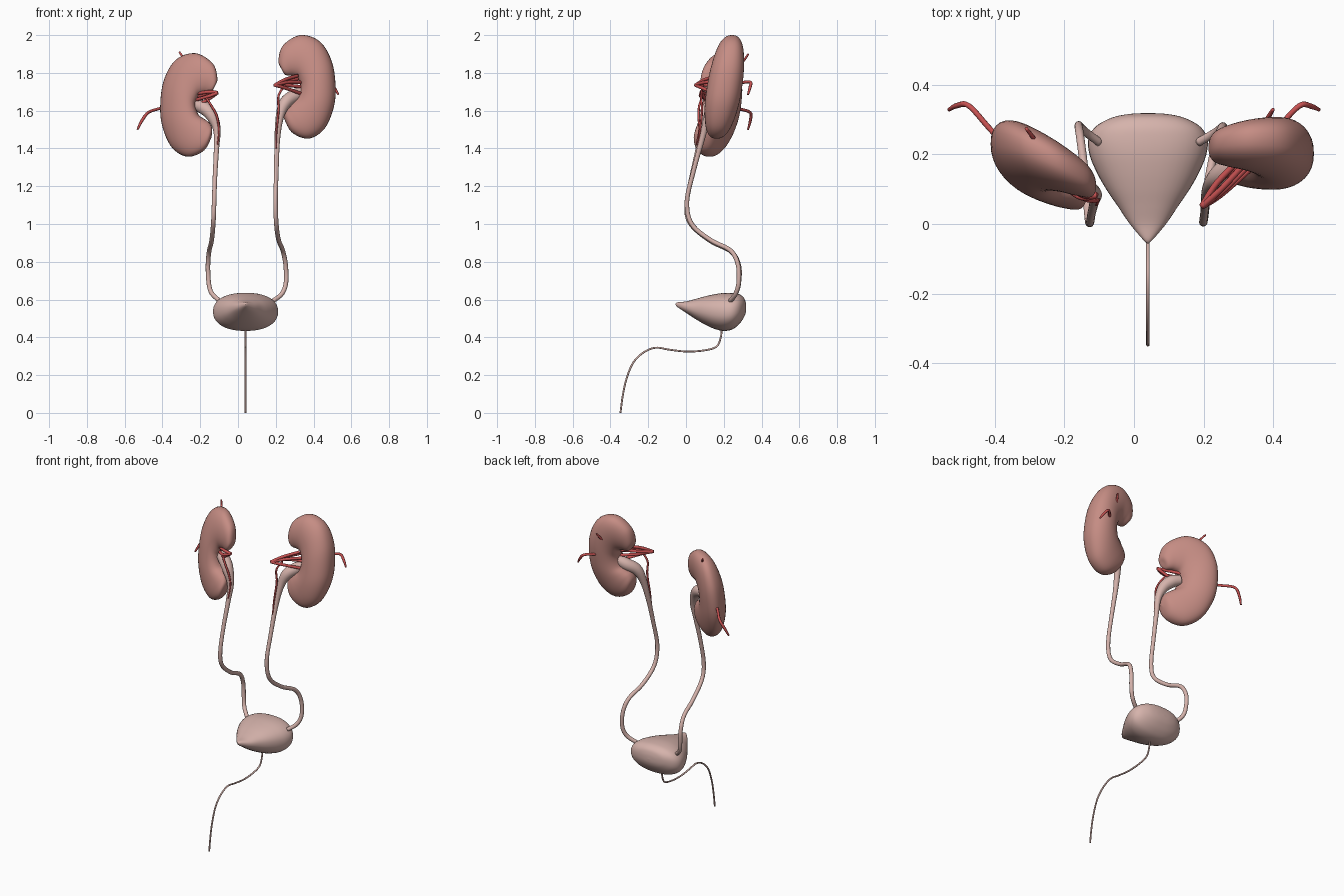
import bpy, bmesh, math
from mathutils import Vector


def material(name, rgb):
    m = bpy.data.materials.new(name)
    m.diffuse_color = (*rgb, 1)
    return m


KIDNEY = material("kidney brown pink", (0.56, 0.265, 0.23))
PALE = material("pale pink", (0.67, 0.45, 0.41))
RED = material("artery red", (0.58, 0.085, 0.085))


def smooth_rows(rows, n=6):
    """Catmull-Rom interpolation through rows of numbers."""
    p = [rows[0]] + list(rows) + [rows[-1]]
    out = []
    for i in range(1, len(p) - 2):
        for k in range(n):
            t = k / n
            out.append([0.5 * (2 * b + (c - a) * t + (2 * a - 5 * b + 4 * c - d) * t * t
                               + (3 * b - a - 3 * c + d) * t ** 3)
                        for a, b, c, d in zip(p[i - 1], p[i], p[i + 1], p[i + 2])])
    out.append(list(rows[-1]))
    return out


def power(v, e):
    return math.copysign(abs(v) ** e, v)


def loft(name, rings, mat):
    """Skin a list of equal point rings; collapsed end rings become poles."""
    bm = bmesh.new()
    vs = [[bm.verts.new(q) for q in ring] for ring in rings]
    n = len(rings[0])
    for a, b in zip(vs, vs[1:]):
        for i in range(n):
            j = (i + 1) % n
            bm.faces.new((a[i], a[j], b[j], b[i]))
    bmesh.ops.remove_doubles(bm, verts=bm.verts, dist=0.0002)
    bmesh.ops.recalc_face_normals(bm, faces=bm.faces)
    for f in bm.faces:
        f.smooth = True
    me = bpy.data.meshes.new(name)
    bm.to_mesh(me)
    bm.free()
    me.materials.append(mat)
    ob = bpy.data.objects.new(name, me)
    bpy.context.collection.objects.link(ob)
    return ob


def tube(name, pts, mat, sides=12, n=6):
    """Round tube through (x, y, z, radius) points with capped ends."""
    rows = smooth_rows(pts, n)
    c = [Vector(r[:3]) for r in rows]
    rings, u = [], None
    for i, r in enumerate(rows):
        t = (c[min(i + 1, len(c) - 1)] - c[max(i - 1, 0)]).normalized()
        if u is None:
            u = t.orthogonal()
        u = (u - t * u.dot(t)).normalized()
        v = t.cross(u)
        rings.append([c[i] + r[3] * (math.cos(a) * u + math.sin(a) * v)
                      for a in (2 * math.pi * k / sides for k in range(sides))])
    rings = [[c[0]] * sides] + rings + [[c[-1]] * sides]
    return loft(name, rings, mat)


# Kidney: sections of a C-shaped bean (outer x, outer z, inner x, inner z, half depth)
BEAN = [(.228, 1.825, .228, 1.825, 0), (.214, 1.865, .25, 1.79, .036),
        (.238, 1.945, .29, 1.785, .055), (.33, 2.0, .315, 1.775, .070),
        (.435, 1.965, .325, 1.75, .082), (.500, 1.85, .33, 1.73, .091),
        (.517, 1.70, .325, 1.70, .093), (.499, 1.59, .31, 1.67, .090),
        (.45, 1.495, .28, 1.65, .080), (.37, 1.452, .255, 1.63, .066),
        (.285, 1.485, .242, 1.60, .046), (.245, 1.555, .245, 1.555, 0)]


def kidney(name, place):
    rings = []
    for ox, oz, ix, iz, d in smooth_rows(BEAN):
        ring = []
        for k in range(36):
            a = 2 * math.pi * k / 36
            s = (1 + math.cos(a)) / 2
            ring.append(place(ix + (ox - ix) * s, d * power(math.sin(a), .85),
                              iz + (oz - iz) * s))
        rings.append(ring)
    loft(name, rings, KIDNEY)


kidney("kidney_right", lambda x, y, z:
       Vector((x, .203 + y + .15 * (z - 1.725) + .02 * (x - .37), z)))
kidney("kidney_left", lambda x, y, z:
       Vector((.105 - x, .162 + .98 * y + .14 * (z - 1.725) + .47 * (x - .365), z - .096)))

# Bladder: sections from the front tip to the back (y, half width, top z, bottom z)
rings = []
for y, w, top, bot in smooth_rows([
        (-.057, 0, .575, .575), (-.045, .014, .585, .56), (0, .052, .59, .53),
        (.05, .086, .603, .497), (.10, .12, .617, .468), (.15, .148, .628, .445),
        (.20, .168, .635, .434), (.245, .171, .635, .442), (.28, .15, .629, .468),
        (.305, .105, .612, .503), (.316, .055, .585, .53), (.319, 0, .555, .555)]):
    rings.append([Vector((.04 + w * power(math.cos(a), .88), y,
                          (top + bot) / 2 + (top - bot) / 2 * power(math.sin(a), .88)))
                  for a in (2 * math.pi * k / 40 for k in range(40))])
loft("bladder", rings, PALE)

# Ureters, each widening into the renal pelvis at the kidney
tube("ureter_right", [
    (.345, .195, 1.70, .03), (.295, .175, 1.675, .036), (.25, .14, 1.64, .033),
    (.222, .115, 1.57, .022), (.208, .085, 1.45, .015), (.203, .04, 1.28, .012),
    (.199, .005, 1.12, .012), (.203, .03, 1.0, .012), (.215, .13, .915, .012),
    (.237, .235, .86, .012), (.252, .275, .785, .012), (.254, .279, .69, .012),
    (.232, .262, .63, .012), (.185, .235, .593, .012)], PALE, 16)
tube("ureter_left", [
    (-.225, .15, 1.63, .03), (-.18, .125, 1.615, .036), (-.14, .10, 1.575, .032),
    (-.112, .085, 1.50, .02), (-.114, .065, 1.40, .014), (-.122, .03, 1.25, .012),
    (-.127, .003, 1.10, .012), (-.131, .025, 1.0, .012), (-.14, .13, .91, .012),
    (-.153, .238, .855, .012), (-.159, .28, .78, .012), (-.155, .28, .69, .012),
    (-.14, .265, .635, .012), (-.10, .235, .595, .012)], PALE, 16)

# Urethra
tube("urethra", [(.04, y, z, .005) for y, z in [
    (.19, .46), (.184, .40), (.16, .35), (.09, .33), (0, .325), (-.09, .335),
    (-.16, .345), (-.225, .32), (-.28, .265), (-.315, .18), (-.335, .09), (-.347, 0)]], PALE)

# Arteries fanning from a short trunk into each kidney's hilum
R = .009
right_root, left_root = (.195, .05, 1.735, R), (-.108, .082, 1.695, R)
for i, (m, e) in enumerate([
        ((.25, .10, 1.765, R), (.315, .17, 1.785, R)),
        ((.26, .10, 1.750, R), (.34, .18, 1.75, R)),
        ((.25, .13, 1.735, R), (.345, .19, 1.725, R)),
        ((.25, .085, 1.72, R), (.335, .16, 1.69, R)),
        ((.24, .12, 1.75, R), (.32, .20, 1.77, R))]):
    tube(f"artery_right_{i + 1}", [right_root, m, e], RED, 8)
for i, (m, e) in enumerate([
        ((-.15, .085, 1.70, R), (-.225, .13, 1.69, R)),
        ((-.16, .08, 1.675, R), (-.23, .14, 1.655, R)),
        ((-.15, .10, 1.665, R), (-.225, .125, 1.62, R)),
        ((-.16, .105, 1.69, R), (-.23, .16, 1.67, R))]):
    tube(f"artery_left_{i + 1}", [left_root, m, e], RED, 8)

# Thin arteries running down beside the ureters
tube("ureter_artery_right", [(.25, .09, 1.735, .006), (.215, .08, 1.68, .006),
                             (.214, .085, 1.60, .006), (.203, .072, 1.48, .005),
                             (.203, .06, 1.40, .004)], RED, 8)
tube("ureter_artery_left", [(-.17, .085, 1.67, .006), (-.14, .07, 1.625, .006),
                            (-.112, .066, 1.57, .006), (-.102, .07, 1.50, .005),
                            (-.108, .055, 1.42, .004)], RED, 8)

# Arteries leaving the backs of the kidneys
S = .008
tube("outer_artery_right", [(.41, .26, 1.74, S), (.44, .305, 1.75, S), (.48, .342, 1.75, S),
                            (.51, .338, 1.72, S), (.532, .328, 1.685, .005)], RED, 8)
tube("upper_artery_right", [(.36, .26, 1.82, .007), (.385, .305, 1.865, .007),
                            (.40, .33, 1.90, .005)], RED, 8)
tube("outer_artery_left", [(-.37, .225, 1.625, S), (-.42, .28, 1.61, S), (-.475, .34, 1.59, S),
                           (-.51, .34, 1.545, S), (-.532, .328, 1.50, .005)], RED, 8)
tube("upper_artery_left", [(-.27, .20, 1.82, .007), (-.285, .24, 1.87, .007),
                           (-.31, .275, 1.91, .005)], RED, 8)
